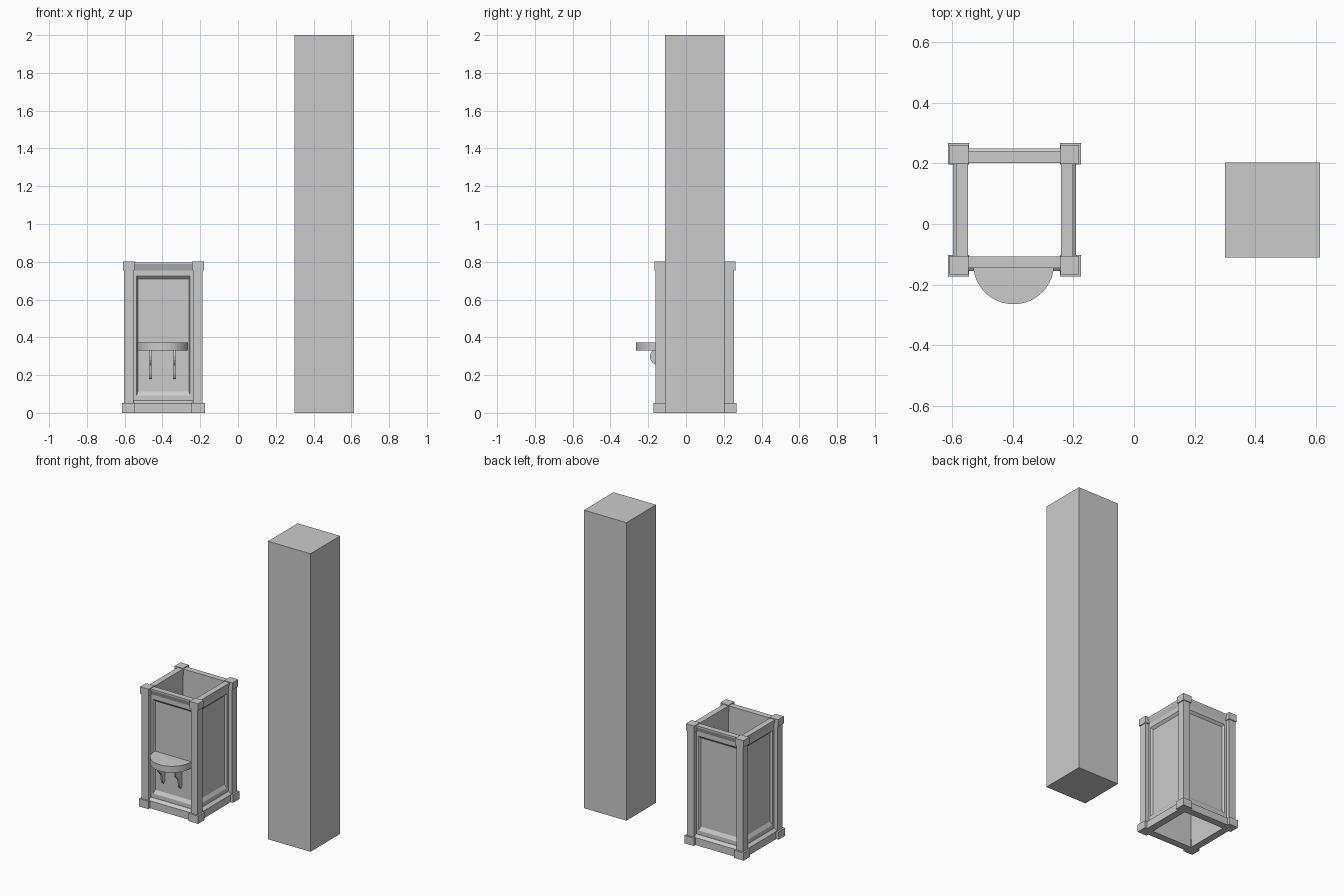
import bpy, bmesh, math
from mathutils import Matrix, Vector

if "Cube" in bpy.data.objects:
    bpy.data.objects.remove(bpy.data.objects["Cube"])

CENTRE = Vector((-0.395, 0.047, 0))


def finish(name, bm, matrix=Matrix()):
    bm.transform(matrix)
    bmesh.ops.recalc_face_normals(bm, faces=bm.faces)
    mesh = bpy.data.meshes.new(name)
    bm.to_mesh(mesh)
    bm.free()
    obj = bpy.data.objects.new(name, mesh)
    bpy.context.collection.objects.link(obj)
    return obj


def loft(name, rings, matrix=Matrix()):
    """Join equal-length point rings and cap both ends."""
    bm = bmesh.new()
    loops = [[bm.verts.new(p) for p in ring] for ring in rings]
    n = len(loops[0])
    for a, b in zip(loops, loops[1:]):
        for i in range(n):
            j = (i + 1) % n
            bm.faces.new((a[i], a[j], b[j], b[i]))
    bm.faces.new(loops[0])
    bm.faces.new(loops[-1])
    return finish(name, bm, matrix)


def box(name, x0, x1, y0, y1, z0, z1):
    return loft(name, [[(x0, y0, z), (x1, y0, z), (x1, y1, z), (x0, y1, z)] for z in (z0, z1)])


def rect(u, z0, z1, d):
    return [(-u, -d, z0), (u, -d, z0), (u, -d, z1), (-u, -d, z1)]


# Plain tall block
box("tall_block", 0.30, 0.615, -0.11, 0.204, 0, 2)

# Corner posts with plinths and caps
for sx in (-1, 1):
    for sy in (-1, 1):
        for part, outer, inner, z0, z1 in (("plinth", 0.22, 0.15, 0, 0.052),
                                           ("post", 0.208, 0.158, 0.052, 0.755),
                                           ("cap", 0.214, 0.152, 0.755, 0.802)):
            xs = sorted((CENTRE.x + sx * outer, CENTRE.x + sx * inner))
            ys = sorted((CENTRE.y + sy * outer, CENTRE.y + sy * inner))
            box("corner_" + part, *xs, *ys, z0, z1)

# Four sides: recessed panel, top moulding and base moulding
top_profile = [(0.154, 0.797), (0.193, 0.797), (0.193, 0.787), (0.181, 0.755), (0.154, 0.755)]
base_profile = [(0.154, 0), (0.203, 0), (0.203, 0.05), (0.183, 0.065), (0.154, 0.065)]
for i, side in enumerate(("front", "right", "back", "left")):
    m = Matrix.Translation(CENTRE) @ Matrix.Rotation(i * math.pi / 2, 4, "Z")
    loft(side + "_panel", [rect(0.162, 0.065, 0.755, 0.154),
                           rect(0.162, 0.065, 0.755, 0.181),
                           rect(0.142, 0.092, 0.725, 0.181),
                           rect(0.135, 0.114, 0.71, 0.167)], m)
    for part, profile in (("top_rail", top_profile), ("base_rail", base_profile)):
        loft(f"{side}_{part}", [[(u, -d, z) for d, z in profile] for u in (-0.162, 0.162)], m)

# Half-round shelf on the front
R, SHELF_Y = 0.134, -0.131
arc = [(-0.398 + R * math.cos(math.pi + math.pi * k / 20),
        SHELF_Y + R * math.sin(math.pi + math.pi * k / 20)) for k in range(21)]
arc = [(-0.398 - R, -0.115)] + arc + [(-0.398 + R, -0.115)]
shelf = loft("shelf", [[(x, y, z) for x, y in arc] for z in (0.33, 0.373)])

# Curved shelf brackets
bracket = [(-0.115, 0.33), (-0.175, 0.33), (-0.186, 0.32), (-0.191, 0.30), (-0.187, 0.28),
           (-0.176, 0.265), (-0.164, 0.257), (-0.156, 0.245), (-0.153, 0.225), (-0.15, 0.205),
           (-0.142, 0.188), (-0.132, 0.18), (-0.126, 0.19), (-0.115, 0.20)]
for x in (-0.463, -0.336):
    loft("shelf_bracket", [[(x + t, y, z) for y, z in bracket] for t in (-0.005, 0.005)])
